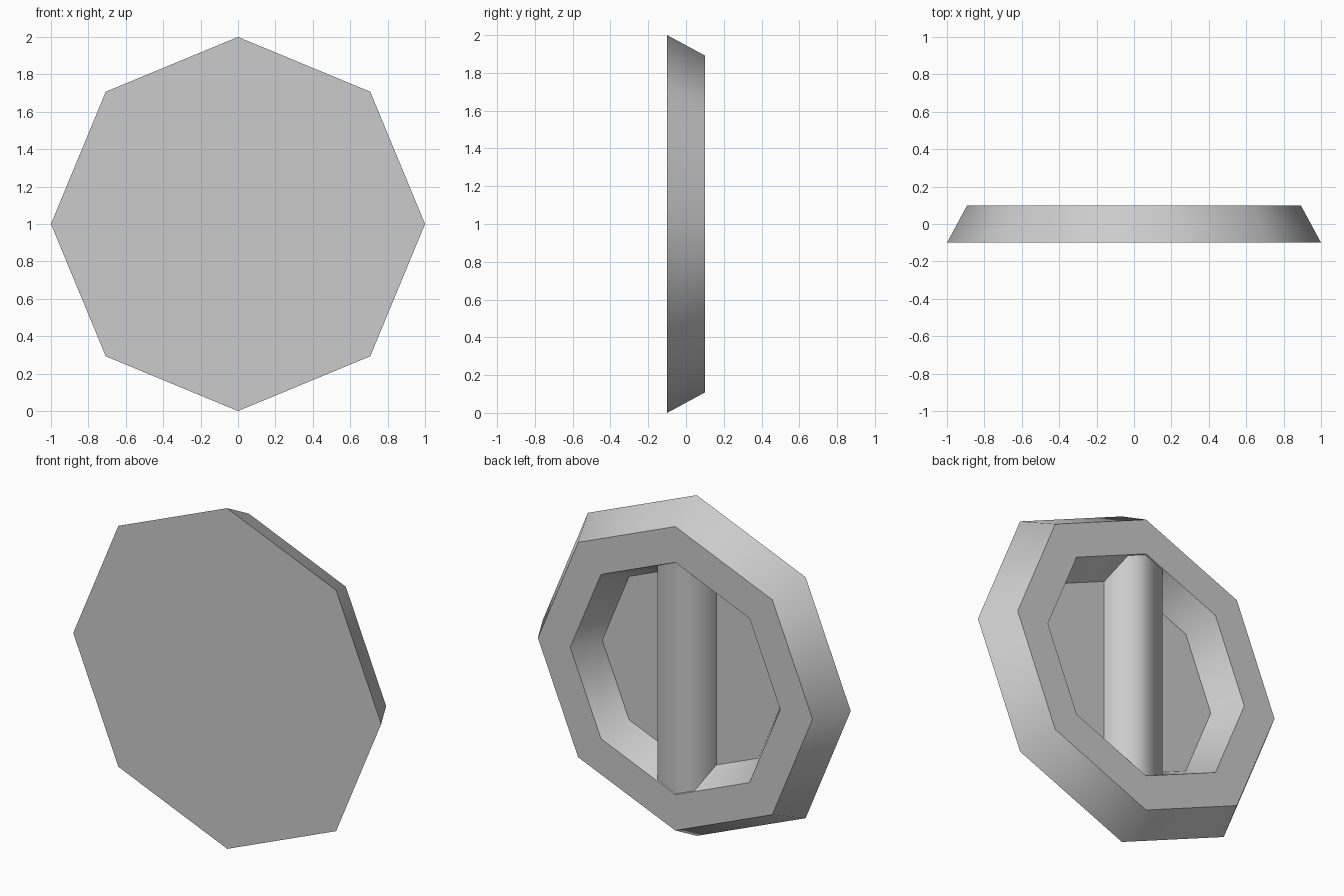
import bpy, bmesh, math

cube = bpy.data.objects.get("Cube")
if cube:
    bpy.data.objects.remove(cube, do_unlink=True)

grey = bpy.data.materials.new("plain_grey")
grey.use_nodes = True
colour = (0.6, 0.6, 0.6, 1)
grey.diffuse_color = colour
grey.node_tree.nodes["Principled BSDF"].inputs["Base Color"].default_value = colour

CENTRE_Z = 1.0
SIDES = 8


def finish(name, bm, angle):
    """Turn a bmesh into a smooth-by-angle object."""
    bmesh.ops.recalc_face_normals(bm, faces=bm.faces)
    mesh = bpy.data.meshes.new(name)
    bm.to_mesh(mesh)
    bm.free()
    mesh.materials.append(grey)
    obj = bpy.data.objects.new(name, mesh)
    bpy.context.collection.objects.link(obj)
    bpy.ops.object.select_all(action='DESELECT')
    obj.select_set(True)
    bpy.context.view_layer.objects.active = obj
    bpy.ops.object.shade_smooth_by_angle(angle=math.radians(angle))
    return obj


def octagon(bm, radius, y):
    ring = []
    for i in range(SIDES):
        a = math.tau * i / SIDES
        ring.append(bm.verts.new((radius * math.cos(a), y, CENTRE_Z + radius * math.sin(a))))
    return ring


def bridge(bm, a, b):
    for i in range(len(a)):
        j = (i + 1) % len(a)
        bm.faces.new((a[i], a[j], b[j], b[i]))


# Shield body: front plate, tapered outer side, back rim and recess
bm = bmesh.new()
profile = [(1.0, -0.1), (0.892, 0.1), (0.682, 0.1), (0.595, -0.073)]
rings = [octagon(bm, r, y) for r, y in profile]
for a, b in zip(rings, rings[1:]):
    bridge(bm, a, b)
bm.faces.new(rings[0])
bm.faces.new(rings[-1])
finish("shield_body", bm, 50)

# Handle: tapered upright bar across the recess, ends buried in the rim
bm = bmesh.new()
section = [(-0.147, -0.08), (-0.12, 0.094), (0.12, 0.094), (0.147, -0.08)]
ends = [[bm.verts.new((x, y, CENTRE_Z + s * 0.69)) for x, y in section] for s in (-1, 1)]
bridge(bm, *ends)
for end in ends:
    bm.faces.new(end)
finish("handle", bm, 85)
